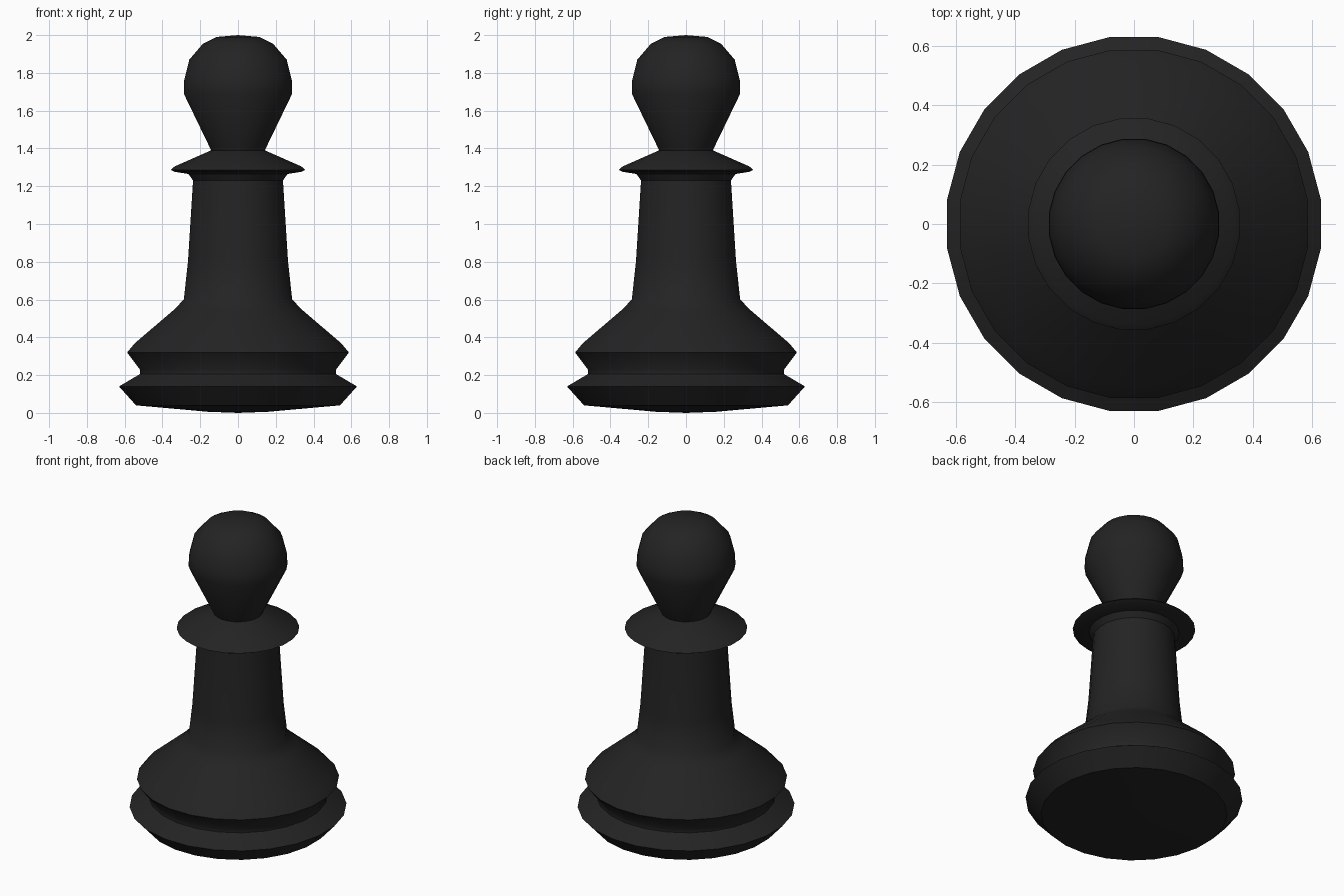
import bpy, bmesh, math

if "Cube" in bpy.data.objects:
    bpy.data.objects.remove(bpy.data.objects["Cube"])

SIDES = 24
HALF = math.pi / SIDES

ebony = bpy.data.materials.new("ebony black")
ebony.diffuse_color = (0.017, 0.017, 0.017, 1)
ebony.use_nodes = True
ebony.node_tree.nodes["Principled BSDF"].inputs["Base Color"].default_value = ebony.diffuse_color


def lathe(name, profile):
    """Turn a (radius, height) profile, bottom to top, around z."""
    bm = bmesh.new()
    rings = []
    for r, z in profile:
        if r == 0:
            rings.append([bm.verts.new((0, 0, z))] * SIDES)
            continue
        r /= math.cos(HALF)  # flats face the axes
        angles = [HALF + 2 * HALF * i for i in range(SIDES)]
        rings.append([bm.verts.new((r * math.cos(a), r * math.sin(a), z)) for a in angles])
    for low, high in zip(rings, rings[1:]):
        for i in range(SIDES):
            j = (i + 1) % SIDES
            corners = dict.fromkeys((low[i], low[j], high[j], high[i]))
            bm.faces.new(list(corners))
    mesh = bpy.data.meshes.new(name)
    bm.to_mesh(mesh)
    bm.free()
    mesh.materials.append(ebony)
    obj = bpy.data.objects.new(name, mesh)
    bpy.context.collection.objects.link(obj)
    bpy.ops.object.select_all(action='DESELECT')
    obj.select_set(True)
    bpy.context.view_layer.objects.active = obj
    bpy.ops.object.shade_smooth_by_angle(angle=math.radians(40))
    return obj


# Wide foot with a shallow dished underside and a groove above it
lathe("base", [(0, 0), (0.16, 0.006), (0.54, 0.04), (0.63, 0.14),
               (0.52, 0.205), (0.52, 0.23), (0.587, 0.32)])

# Sloped shoulder and tapering stem
lathe("stem", [(0.587, 0.32), (0.545, 0.37), (0.34, 0.545), (0.287, 0.6),
               (0.265, 0.80), (0.238, 1.23)])

# Thin flared collar
lathe("collar", [(0.238, 1.23), (0.262, 1.265), (0.335, 1.276),
                 (0.356, 1.287), (0.335, 1.305), (0.142, 1.39)])

# Pear-shaped head
lathe("head", [(0.142, 1.39), (0.287, 1.69), (0.285, 1.76), (0.258, 1.87),
               (0.185, 1.955), (0.115, 1.99), (0, 2.0)])
